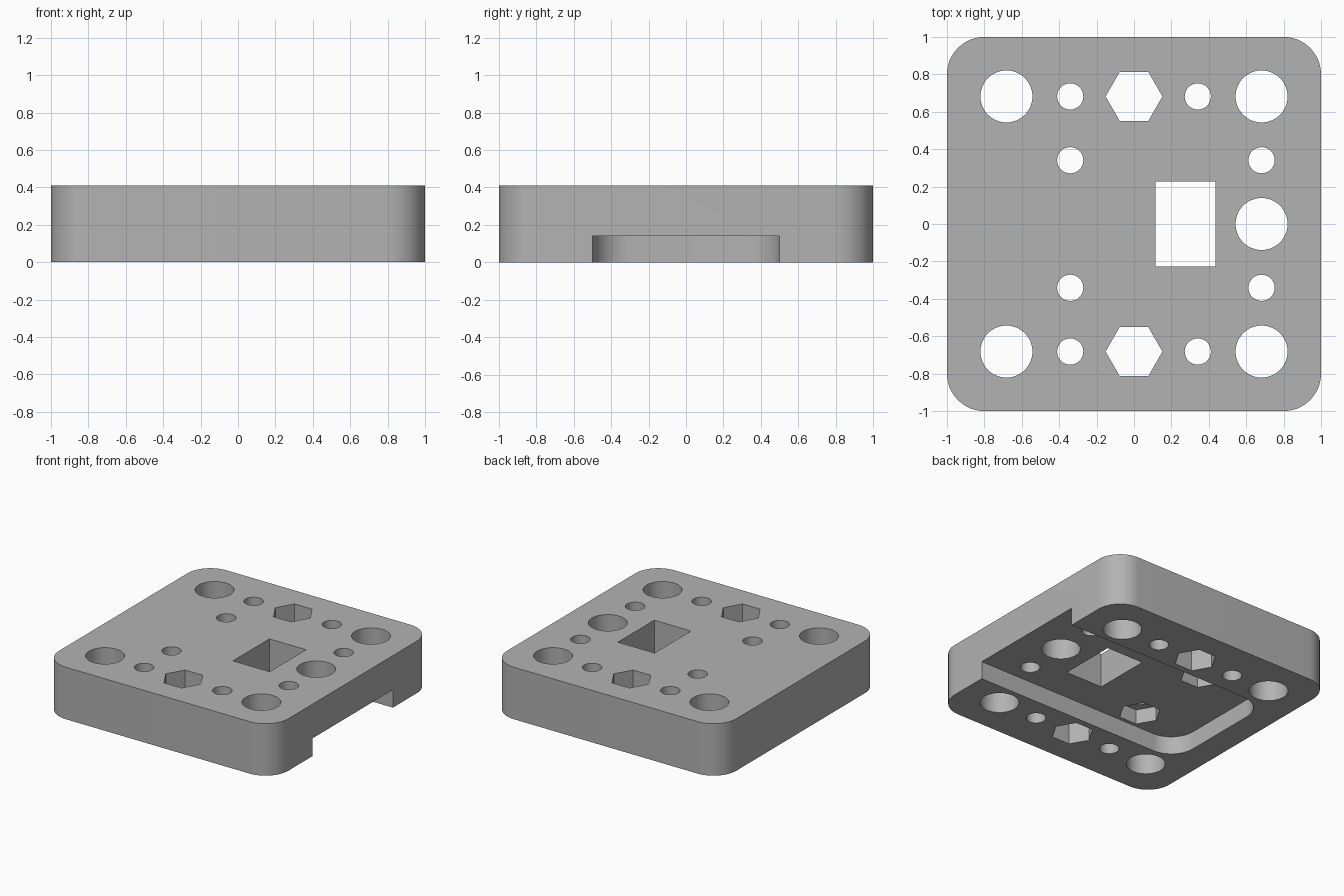
import bpy, bmesh
from math import pi, sin, cos, radians

if "Cube" in bpy.data.objects:
    bpy.data.objects.remove(bpy.data.objects["Cube"], do_unlink=True)

HEIGHT = 0.41
PITCH = 0.682          # spacing of the hole grid from the centre
HALF = PITCH / 2
CHANNEL_TOP = 0.14
NUT_TOP = 0.255


def ring(x, y, radius, sides):
    return [(x + radius * cos(2 * pi * i / sides), y + radius * sin(2 * pi * i / sides))
            for i in range(sides)]


def rounded_rect(x0, x1, y0, y1, radius, steps=16):
    """Counter-clockwise rectangle outline; radius 0 gives square corners."""
    if radius == 0:
        return [(x0, y0), (x1, y0), (x1, y1), (x0, y1)]
    centres = [(x1 - radius, y1 - radius), (x0 + radius, y1 - radius),
               (x0 + radius, y0 + radius), (x1 - radius, y0 + radius)]
    points = []
    for quarter, (cx, cy) in enumerate(centres):
        for i in range(steps + 1):
            a = (quarter + i / steps) * pi / 2
            points.append((cx + radius * cos(a), cy + radius * sin(a)))
    return points


def prisms(name, outlines, z0, z1):
    """One object holding an upright prism for each outline."""
    bm = bmesh.new()
    for outline in outlines:
        low = [bm.verts.new((x, y, z0)) for x, y in outline]
        high = [bm.verts.new((x, y, z1)) for x, y in outline]
        bm.faces.new(low[::-1])
        bm.faces.new(high)
        for i in range(len(low)):
            j = (i + 1) % len(low)
            bm.faces.new((low[i], low[j], high[j], high[i]))
    mesh = bpy.data.meshes.new(name)
    bm.to_mesh(mesh)
    bm.free()
    obj = bpy.data.objects.new(name, mesh)
    bpy.context.collection.objects.link(obj)
    return obj


# Block with rounded corners
plate = prisms("mounting_plate", [rounded_rect(-1, 1, -1, 1, 0.2)], 0, HEIGHT)

# Through holes: round, hexagonal and one rectangular window
big = [(PITCH, 0)]
small = []
hexes = []
for side in (-1, 1):
    y = side * PITCH
    big += [(-PITCH, y), (PITCH, y)]
    small += [(-HALF, y), (HALF, y), (-HALF, side * HALF), (PITCH, side * HALF)]
    hexes.append((0, y))
holes = [ring(x, y, 0.139, 48) for x, y in big]
holes += [ring(x, y, 0.07, 32) for x, y in small]
holes += [ring(x, y, 0.152, 6) for x, y in hexes]
holes.append(rounded_rect(0.115, 0.435, -0.227, 0.227, 0))

# Channel under the plate, open on the left side, with two nut pockets in its roof
channel = [(min(x, 1.2), y) for x, y in rounded_rect(-0.8, 1.5, -0.5, 0.5, 0.2)]
nuts = [ring(-HALF, side * HALF, 0.152, 6) for side in (-1, 1)]

cutters = [prisms("channel_cutter", [channel], -0.1, CHANNEL_TOP),
           prisms("nut_cutter", nuts, 0.05, NUT_TOP),
           prisms("hole_cutter", holes, -0.2, HEIGHT + 0.2)]

bpy.context.view_layer.objects.active = plate
for cutter in cutters:
    cutter.hide_render = True
    cut = plate.modifiers.new(cutter.name, "BOOLEAN")
    cut.operation = "DIFFERENCE"
    cut.solver = "EXACT"
    cut.object = cutter
    bpy.ops.object.modifier_apply(modifier=cut.name)
    bpy.data.objects.remove(cutter, do_unlink=True)

# Plain grey finish
grey = bpy.data.materials.new("plain_grey")
grey.use_nodes = True
colour = (0.45, 0.45, 0.45, 1)
grey.diffuse_color = colour
grey.node_tree.nodes["Principled BSDF"].inputs["Base Color"].default_value = colour
plate.data.materials.clear()
plate.data.materials.append(grey)

bpy.ops.object.select_all(action="DESELECT")
plate.select_set(True)
bpy.ops.object.shade_smooth_by_angle(angle=radians(30))
